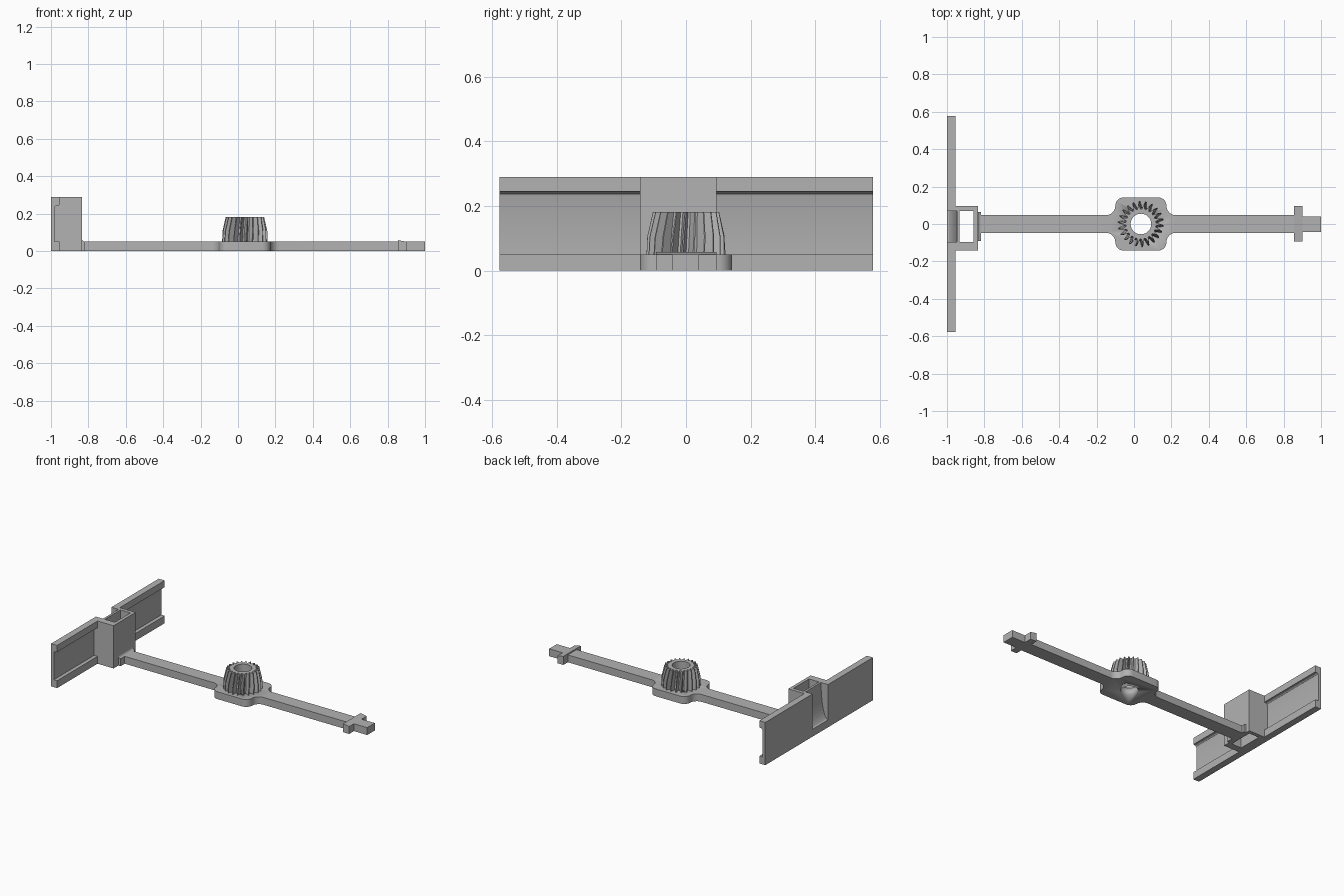
import bpy, bmesh
from math import cos, sin, pi, radians

if "Cube" in bpy.data.objects:
    bpy.data.objects.remove(bpy.data.objects["Cube"], do_unlink=True)

GREY = (0.45, 0.45, 0.45, 1)
mat = bpy.data.materials.new("plain grey")
mat.use_nodes = True
mat.diffuse_color = GREY
mat.node_tree.nodes["Principled BSDF"].inputs["Base Color"].default_value = GREY


def finish(name, bm):
    bmesh.ops.recalc_face_normals(bm, faces=bm.faces)
    mesh = bpy.data.meshes.new(name)
    bm.to_mesh(mesh)
    bm.free()
    mesh.materials.append(mat)
    ob = bpy.data.objects.new(name, mesh)
    bpy.context.collection.objects.link(ob)
    bpy.ops.object.select_all(action="DESELECT")
    ob.select_set(True)
    bpy.context.view_layer.objects.active = ob
    bpy.ops.object.shade_smooth_by_angle(angle=radians(25))
    return ob


def prism(name, points, vector):
    """Extrude a closed 3D outline along a vector."""
    bm = bmesh.new()
    face = bm.faces.new([bm.verts.new(p) for p in points])
    new = bmesh.ops.extrude_face_region(bm, geom=[face])["geom"]
    bmesh.ops.translate(bm, vec=vector, verts=[v for v in new if isinstance(v, bmesh.types.BMVert)])
    return finish(name, bm)


def along_y(name, xz, y0, y1):
    return prism(name, [(x, y0, z) for x, z in xz], (0, y1 - y0, 0))


def upward(name, xy, z1):
    return prism(name, [(x, y, 0) for x, y in xy], (0, 0, z1))


def arc(cx, cy, r, a0, a1, n=8):
    angles = [radians(a0 + (a1 - a0) * i / n) for i in range(n + 1)]
    return [(cx + r * cos(a), cy + r * sin(a)) for a in angles]


HUB_X, HOLE_R = 0.037, 0.055
HEIGHT, BASE = 0.29, 0.05
NOTCH = (-0.096, 0.07)

# Flat arm with rounded hub and central hole
half, w = 0.137, 0.047
quarter = arc(half - 0.045, half - 0.04, 0.045, 90, 0) + arc(half + 0.05, w + 0.05, 0.05, 180, 270)
right = [(HUB_X + x, y) for x, y in quarter] + [(0.87, w)]
left = [(-0.84, w)] + [(HUB_X - x, y) for x, y in reversed(quarter)]
top = left + right
arm = upward("arm_and_hub", top + [(x, -y) for x, y in reversed(top)], BASE)
cutter = upward("hub_hole_cutter", arc(HUB_X, 0, HOLE_R, 0, 352.5, 47), 0.2)
cutter.location.z = -0.1
cutter.hide_render = True
cut = arm.modifiers.new("hub_hole", "BOOLEAN")
cut.operation, cut.object, cut.solver = "DIFFERENCE", cutter, "EXACT"
bpy.context.view_layer.objects.active = arm
bpy.ops.object.modifier_apply(modifier=cut.name)
bpy.data.objects.remove(cutter, do_unlink=True)

# Tapered gear with narrow pointed teeth and an open bore
TEETH = 22
bm = bmesh.new()


def ring(z, tip, root, twist=0):
    verts = []
    for i in range(TEETH):
        for frac, r in ((0, root), (0.3, root), (0.62, tip), (0.74, tip)):
            a = 2 * pi * (i + frac) / TEETH + twist
            verts.append(bm.verts.new((HUB_X + r * cos(a), r * sin(a), z)))
    return verts


rings = [ring(BASE, HOLE_R, HOLE_R), ring(BASE, 0.122, 0.09),
         ring(0.105, 0.12, 0.088, 0.03), ring(0.182, 0.103, 0.08, 0.08),
         ring(0.182, HOLE_R, HOLE_R, 0.08)]
for k, a in enumerate(rings):
    b = rings[(k + 1) % len(rings)]
    for i in range(len(a)):
        j = (i + 1) % len(a)
        bm.faces.new((a[i], a[j], b[j], b[i]))
finish("gear", bm)

# Wedge-topped crossbar and end tab
along_y("crossbar", [(0.855, 0), (0.9, 0), (0.9, 0.05), (0.855, 0.058)], -0.093, 0.095)
upward("end_tab", [(0.89, -0.042), (1, -0.042), (1, 0.04), (0.89, 0.04)], BASE)

# Channel-shaped end wall, split by the central notch
channel = [(-1, 0), (-0.955, 0), (-0.955, BASE), (-0.98, BASE), (-0.98, 0.23),
           (-0.977, 0.238), (-0.97, 0.243), (-0.955, 0.245), (-0.955, HEIGHT), (-1, HEIGHT)]
along_y("wall_front", channel, -0.577, NOTCH[0])
along_y("wall_back", channel, NOTCH[1], 0.578)

# Socket box, open through top and bottom
y0, y1 = -0.143, 0.095
upward("socket_box", [(-0.99, y0), (-0.835, y0), (-0.835, y1), (-0.99, y1), (-0.99, NOTCH[1]),
                      (-0.857, NOTCH[1]), (-0.857, NOTCH[0]), (-0.99, NOTCH[0])], HEIGHT)

# Curved ramp closing the notch
curve = [(-1 + 0.053 * sin(t * pi / 16), HEIGHT - 0.24 * cos(t * pi / 16)) for t in range(9)]
along_y("notch_ramp", [(-1, 0)] + curve + [(-0.932, HEIGHT), (-0.932, 0)], *NOTCH)

# Small fillet where the arm meets the box
fillet = arc(-0.818, 0.067, 0.017, 180, 270, 6)
along_y("arm_fillet", [(-0.836, 0)] + [(-0.836, 0.067)] + fillet + [(-0.818, 0)], -0.092, 0.065)
